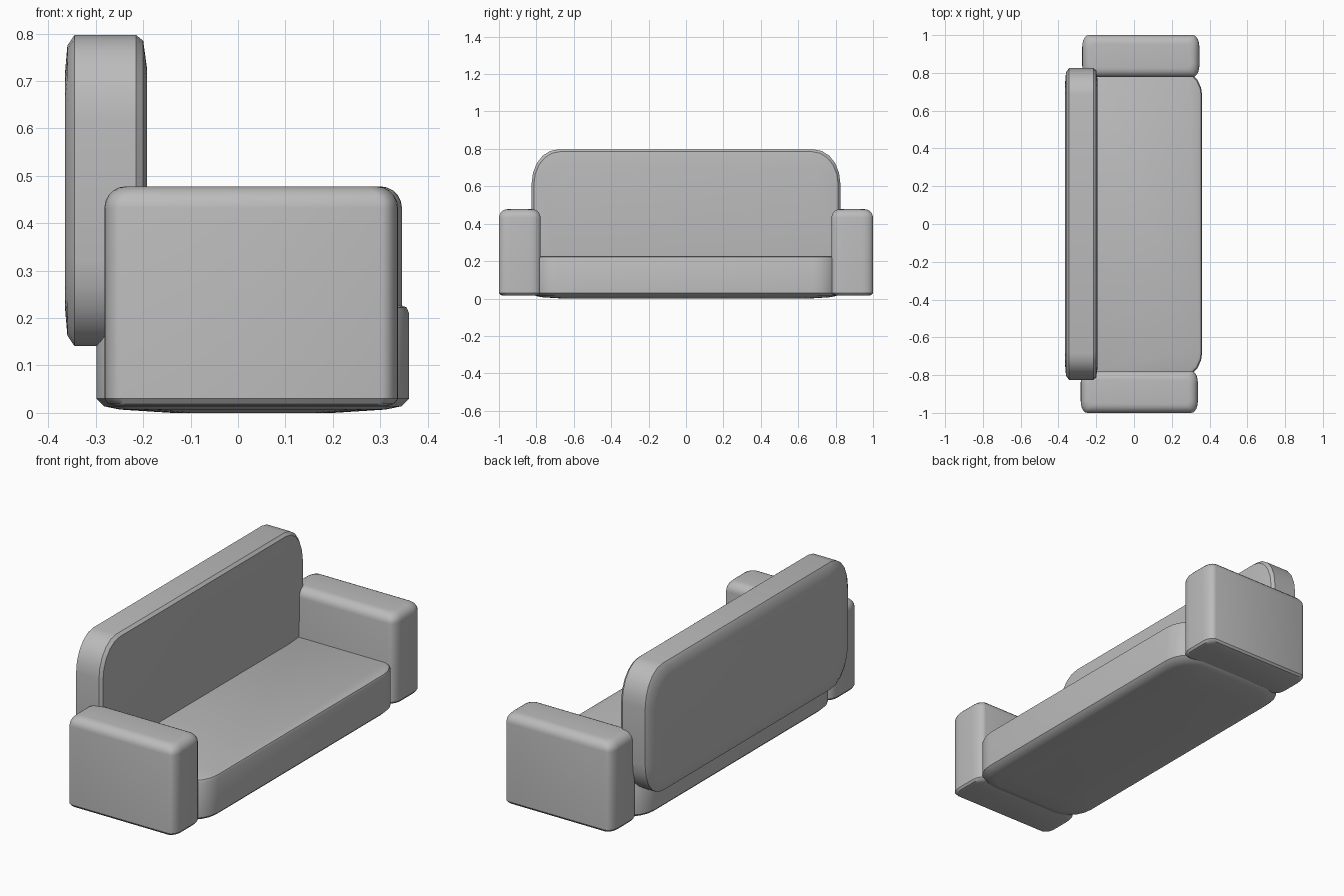
import bpy, bmesh, math
from mathutils import Vector

cube = bpy.data.objects.get("Cube")
if cube:
    bpy.data.objects.remove(cube, do_unlink=True)

grey = bpy.data.materials.new("grey_fabric")
grey.use_nodes = True
color = (0.5, 0.5, 0.5, 1)
grey.diffuse_color = color
grey.node_tree.nodes["Principled BSDF"].inputs["Base Color"].default_value = color


def outline(a, b, ra, rb, segs):
    """Rectangle of half sizes a, b with elliptical corners."""
    pts = []
    for k, (sa, sb) in enumerate([(1, 1), (-1, 1), (-1, -1), (1, -1)]):
        for i in range(segs + 1):
            t = math.pi / 2 * (k + i / segs)
            pts.append((sa * (a - ra) + ra * math.cos(t),
                        sb * (b - rb) + rb * math.sin(t)))
    return pts


def cushion(name, half, corner, rings, place, segs=5):
    """Stack inset copies of a rounded outline; rings are (level, inset)."""
    a, b = half
    pts = outline(a, b, *corner, segs)
    bm = bmesh.new()
    loops = []
    for level, inset in rings:
        fa, fb = (a - inset) / a, (b - inset) / b
        loops.append([bm.verts.new(place(p * fa, q * fb, level)) for p, q in pts])
    n = len(pts)
    for low, high in zip(loops, loops[1:]):
        for i in range(n):
            j = (i + 1) % n
            bm.faces.new((low[i], low[j], high[j], high[i]))
    bm.faces.new(loops[0][::-1])
    bm.faces.new(loops[-1])
    bmesh.ops.recalc_face_normals(bm, faces=bm.faces)
    mesh = bpy.data.meshes.new(name)
    bm.to_mesh(mesh)
    bm.free()
    mesh.materials.append(grey)
    obj = bpy.data.objects.new(name, mesh)
    bpy.context.collection.objects.link(obj)
    bpy.ops.object.select_all(action='DESELECT')
    obj.select_set(True)
    bpy.context.view_layer.objects.active = obj
    bpy.ops.object.shade_smooth_by_angle(angle=math.radians(35))
    return obj


# Seat with a slightly domed underside
cushion("seat", (0.33, 0.82), (0.13, 0.14),
        [(0, 0.16), (0.007, 0.05), (0.014, 0.016), (0.03, 0),
         (0.21, 0), (0.222, 0.005), (0.228, 0.018)],
        lambda p, q, h: Vector((p + 0.031, q, h)))

# Upright back cushion, outline in the y-z plane
cushion("backrest", (0.825, 0.328), (0.14, 0.18),
        [(-0.365, 0.08), (-0.36, 0.022), (-0.345, 0),
         (-0.215, 0), (-0.2, 0.012), (-0.192, 0.07)],
        lambda p, q, h: Vector((h, p, q + 0.469)))

# Armrests, softly rounded on top
top = [(0.432 + 0.046 * math.sin(t), 0.046 * (1 - math.cos(t)))
       for t in (math.pi / 2 * i / 5 for i in range(6))]
for name, side, shift in (("left_side_arm", 1, 0.036), ("right_side_arm", -1, 0.028)):
    cushion(name, (0.31, 0.111), (0.035, 0.06),
            [(0.015, 0.022), (0.019, 0.008), (0.03, 0)] + top,
            lambda p, q, h: Vector((p + shift, q + side * 0.889, h)))
